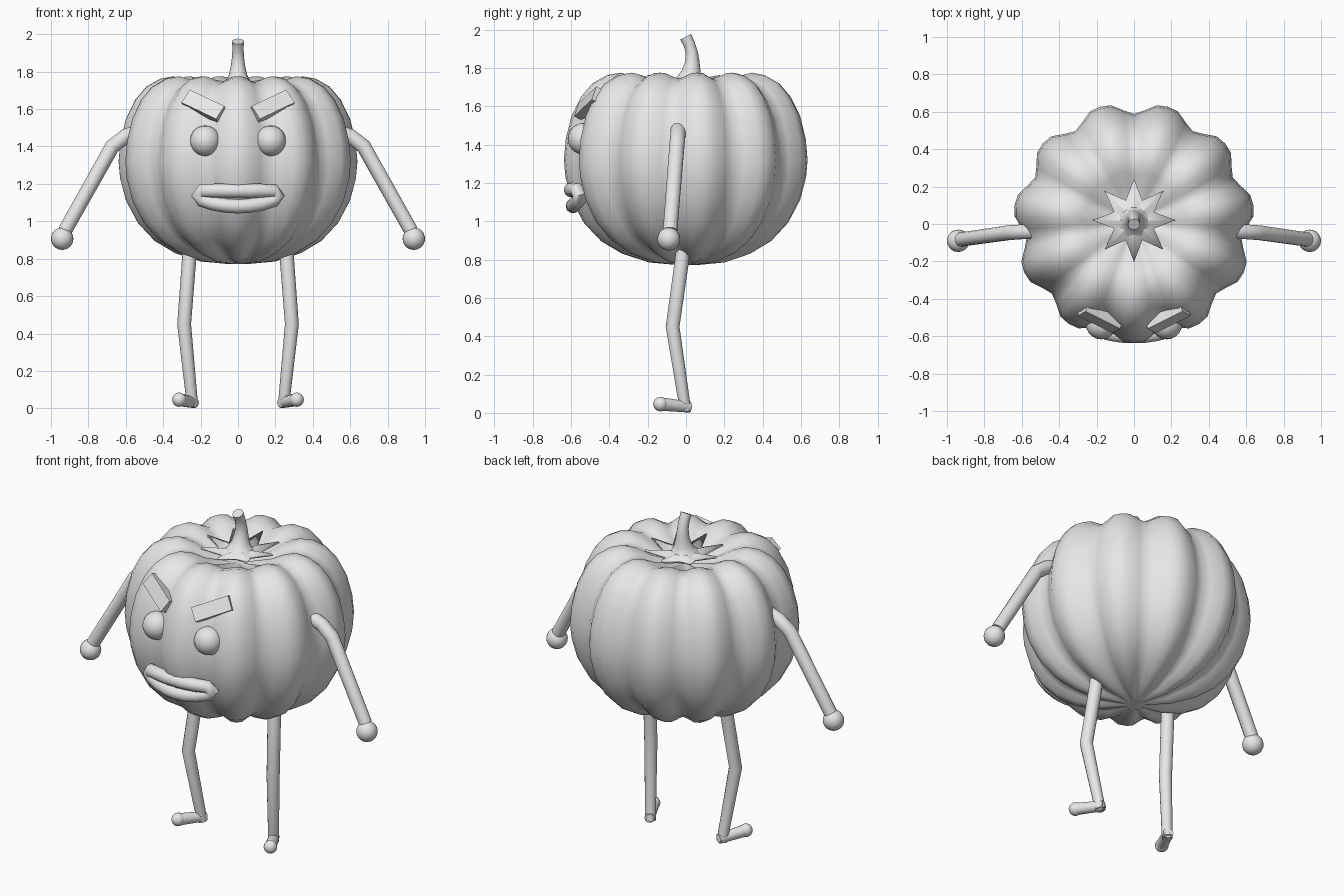
import bpy, bmesh, math
from mathutils import Vector, Matrix

if "Cube" in bpy.data.objects:
    bpy.data.objects.remove(bpy.data.objects["Cube"])

grey = bpy.data.materials.new("plain grey")
grey.diffuse_color = (0.8, 0.8, 0.8, 1)
grey.use_nodes = True
grey.node_tree.nodes["Principled BSDF"].inputs["Base Color"].default_value = grey.diffuse_color


def finish(bm, name, angle=40):
    """Turn a bmesh into a named, shaded object."""
    bmesh.ops.recalc_face_normals(bm, faces=bm.faces)
    me = bpy.data.meshes.new(name)
    bm.to_mesh(me)
    bm.free()
    ob = bpy.data.objects.new(name, me)
    bpy.context.collection.objects.link(ob)
    me.materials.append(grey)
    bpy.ops.object.select_all(action='DESELECT')
    ob.select_set(True)
    bpy.context.view_layer.objects.active = ob
    if angle:
        bpy.ops.object.shade_smooth_by_angle(angle=math.radians(angle))
    return ob


def skin(bm, rings, closed=False):
    """Bridge rings of vertices with quads."""
    n = len(rings[0])
    pairs = list(zip(rings, rings[1:]))
    if closed:
        pairs.append((rings[-1], rings[0]))
    for a, b in pairs:
        for i in range(n):
            j = (i + 1) % n
            bm.faces.new((a[i], a[j], b[j], b[i]))


def tube(bm, path, radii, ref, sides=14, closed=False):
    """Sweep a circle along a path, mitring at the bends."""
    pts = [Vector(p) for p in path]
    n, rings = len(pts), []
    for i, p in enumerate(pts):
        a = pts[i - 1] if i or closed else p
        b = pts[(i + 1) % n] if i < n - 1 or closed else p
        d1, d2 = (p - a).normalized(), (b - p).normalized()
        t = (d1 + d2).normalized()
        u = Vector(ref).cross(t).normalized()
        v = t.cross(u)
        rings.append([bm.verts.new(p + radii[i] * (u * math.cos(k) + v * math.sin(k)))
                      for k in (math.tau * s / sides for s in range(sides))])
    skin(bm, rings, closed)
    if not closed:
        bm.faces.new(rings[0])
        bm.faces.new(rings[-1])


def ball(bm, centre, r):
    bmesh.ops.create_uvsphere(bm, u_segments=20, v_segments=12, radius=r,
                              matrix=Matrix.Translation(centre))


# Ribbed body: eleven lobes around a squashed profile with a sunken top
profile = [(0.06, 0.772), (0.2, 0.785), (0.34, 0.83), (0.45, 0.895), (0.54, 0.99),
           (0.605, 1.11), (0.637, 1.23), (0.645, 1.32), (0.635, 1.43), (0.605, 1.55),
           (0.555, 1.65), (0.495, 1.72), (0.42, 1.762), (0.35, 1.775), (0.28, 1.757),
           (0.2, 1.715), (0.1, 1.685), (0.03, 1.665)]
lobe = [(0, 1), (0.15, 0.7), (0.34, 0.1), (0.5, 0), (0.66, 0.1), (0.85, 0.7)]
LOBES = 11
bm = bmesh.new()
rings = []
for r, z in profile:
    ring = []
    fade = min(1, r / 0.3)
    for k in range(LOBES):
        for frac, dip in lobe:
            a = math.tau * (k + frac) / LOBES
            rr = r * (1 - 0.1 * dip * fade)
            zz = 1.27 + (z - 1.27) * (1 - 0.06 * dip * fade)
            ring.append(bm.verts.new((rr * math.sin(a), 0.008 + rr * math.cos(a), zz)))
    rings.append(ring)
skin(bm, rings)
bm.faces.new(rings[0])
bm.faces.new(rings[-1])
finish(bm, "pumpkin_body", 50)

# Star of eight leaves under the stem
bm = bmesh.new()
star = []
for k in range(16):
    tip = k % 2 == 0
    r, a = (0.222, math.tau * k / 16) if tip else (0.115, math.tau * k / 16)
    star.append(bm.verts.new((r * math.sin(a), 0.02 + r * math.cos(a), 1.757 if tip else 1.725)))
hub = bm.verts.new((0, 0.02, 1.73))
for k in range(16):
    bm.faces.new((hub, star[k], star[(k + 1) % 16]))
leaves = finish(bm, "stem_leaves", 30)
thick = leaves.modifiers.new("thickness", 'SOLIDIFY')
thick.thickness = 0.012
thick.offset = 0

# Flared, bent stem
bm = bmesh.new()
tube(bm, [(0, 0.02, 1.715), (0, 0.022, 1.745), (0, 0.027, 1.78), (0, 0.033, 1.83),
          (0, 0.03, 1.88), (0, 0.017, 1.925), (0, -0.002, 1.962)],
     [0.11, 0.07, 0.05, 0.038, 0.032, 0.03, 0.032], (1, 0, 0), 12)
finish(bm, "stem", 50)

# Lips: an upper bar and a sagging lower curve joined into a loop
upper = [(x, -0.602 + 0.9 * x * x, 1.163) for x in (-0.19, -0.12, -0.05, 0.05, 0.12, 0.19)]
lower = [(x, -0.59 + 0.9 * x * x, 1.08 + 0.9 * x * x) for x in (0.19, 0.13, 0.06, 0, -0.06, -0.13, -0.19)]
loop = upper + [(0.212, -0.555, 1.138)] + lower + [(-0.212, -0.555, 1.138)]
bm = bmesh.new()
tube(bm, loop, [0.038] * len(loop), (0, 1, 0), 14, True)
finish(bm, "lips", 60)

for side, s in (("left", -1), ("right", 1)):
    # Eye
    bm = bmesh.new()
    ball(bm, (s * 0.175, -0.535, 1.43), 0.082)
    finish(bm, side + "_eye")

    # Slanted brow block
    ax = Vector((-s * 0.2, -0.1, -0.095)).normalized()
    up = Vector((-s * -0.045, 0.05, 0.075))
    up = (up - ax * up.dot(ax)).normalized()
    out = up.cross(ax)
    rot = Matrix((ax, out, up)).transposed().to_4x4()
    bm = bmesh.new()
    bmesh.ops.create_cube(bm, size=1, matrix=Matrix.Translation((s * 0.18, -0.495, 1.61))
                          @ rot @ Matrix.Diagonal((0.225, 0.07, 0.085, 1)))
    finish(bm, side + "_brow", 0)

    # Arm with a round hand
    bm = bmesh.new()
    tube(bm, [(s * 0.5, -0.04, 1.49), (s * 0.6, -0.042, 1.455), (s * 0.672, -0.047, 1.4),
              (s * 0.925, -0.083, 0.95)], [0.04, 0.04, 0.04, 0.038], (0, 1, 0))
    ball(bm, (s * 0.94, -0.09, 0.907), 0.06)
    finish(bm, side + "_arm", 50)

    # Leg with a bent knee
    bm = bmesh.new()
    tube(bm, [(s * 0.258, -0.015, 0.86), (s * 0.262, -0.022, 0.79), (s * 0.288, -0.07, 0.45),
              (s * 0.243, -0.002, 0.01)], [0.038, 0.038, 0.037, 0.03], (0, 1, 0))
    finish(bm, side + "_leg", 50)

    # Foot with a round toe
    bm = bmesh.new()
    tube(bm, [(s * 0.235, 0.018, 0.03), (s * 0.312, -0.13, 0.046)], [0.029, 0.035], (0, 0, 1))
    ball(bm, (s * 0.314, -0.133, 0.046), 0.038)
    finish(bm, side + "_foot", 50)
